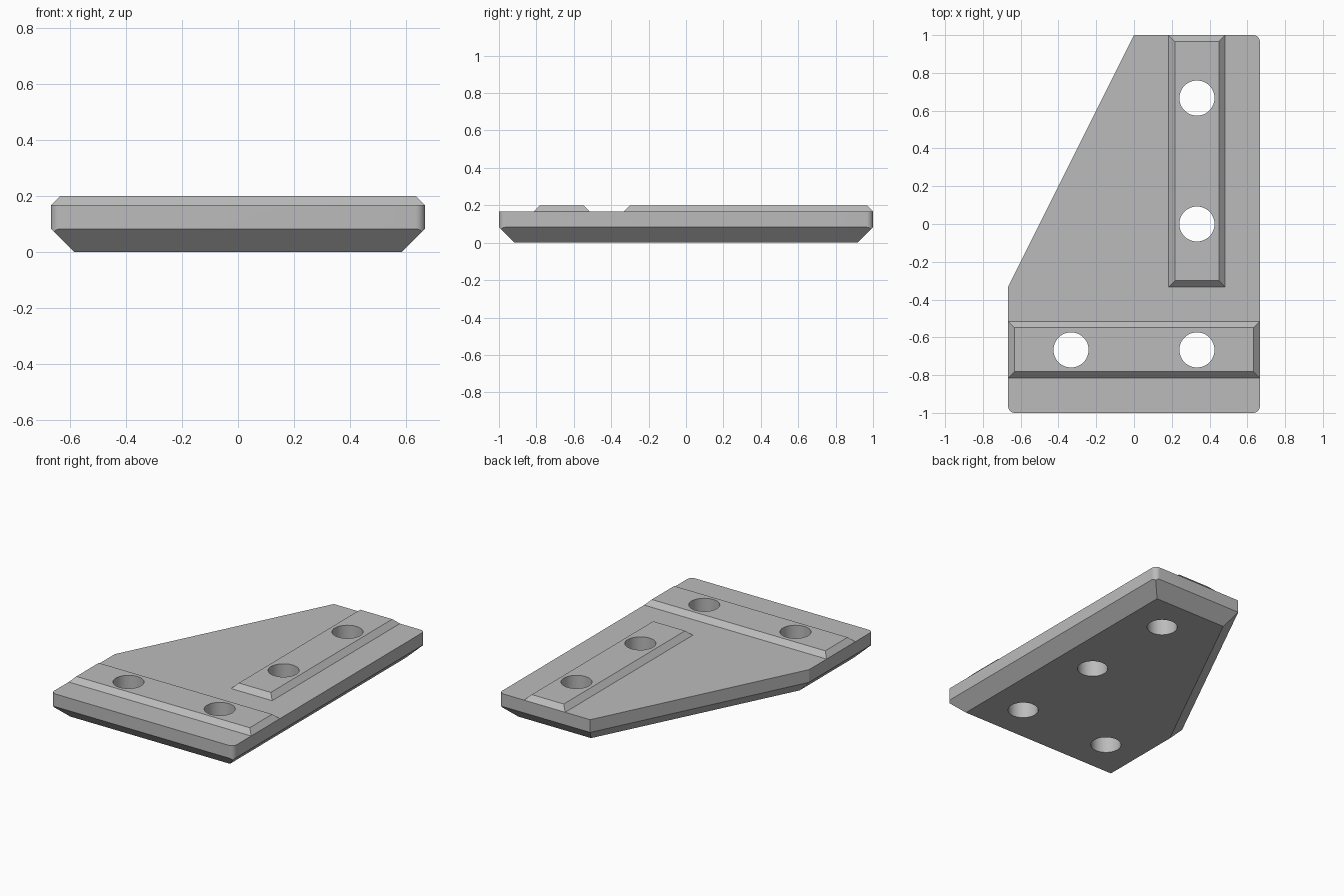
import bpy, bmesh, math
from mathutils import Vector

if "Cube" in bpy.data.objects:
    bpy.data.objects.remove(bpy.data.objects["Cube"], do_unlink=True)

W, L = 2 / 3, 1.0            # half width and half length
CHAMFER, TOP, RIDGE_TOP = 0.083, 0.167, 0.2
BEVEL = RIDGE_TOP - TOP
FILLET, HOLE_R = 0.035, 0.093

grey = bpy.data.materials.new("plain grey")
grey.use_nodes = True
colour = (0.5, 0.5, 0.5, 1)
grey.diffuse_color = colour
grey.node_tree.nodes["Principled BSDF"].inputs["Base Color"].default_value = colour


def loft(name, rings):
    """Closed solid through matching rings, each given as (points, height)."""
    bm = bmesh.new()
    loops = [[bm.verts.new((x, y, z)) for x, y in pts] for pts, z in rings]
    bm.faces.new(loops[0][::-1])
    bm.faces.new(loops[-1])
    for low, high in zip(loops, loops[1:]):
        for i in range(len(low)):
            j = (i + 1) % len(low)
            bm.faces.new((low[i], low[j], high[j], high[i]))
    bmesh.ops.recalc_face_normals(bm, faces=bm.faces)
    mesh = bpy.data.meshes.new(name)
    bm.to_mesh(mesh)
    bm.free()
    mesh.materials.append(grey)
    obj = bpy.data.objects.new(name, mesh)
    bpy.context.collection.objects.link(obj)
    return obj


def inset(points, d):
    """Move every side of a counter-clockwise outline inwards by d."""
    result = []
    for i, p in enumerate(points):
        p = Vector(p)
        a = (p - Vector(points[i - 1])).normalized()
        b = (Vector(points[(i + 1) % len(points)]) - p).normalized()
        na, nb = Vector((-a.y, a.x)), Vector((-b.y, b.x))
        result.append(p + (na + nb) * d / (1 + na.dot(nb)))
    return result


def rounded(points, r, steps=8):
    """Round the square corners of an outline and keep the others sharp."""
    result = []
    for i, p in enumerate(points):
        p = Vector(p)
        a = (p - Vector(points[i - 1])).normalized()
        b = (Vector(points[(i + 1) % len(points)]) - p).normalized()
        if abs(a.dot(b)) > 0.01:
            result.append(p)
            continue
        for k in range(steps + 1):
            t = math.pi / 2 * k / steps
            result.append(p + (b - a) * r + (a * math.sin(t) - b * math.cos(t)) * r)
    return result


def combine(target, tool, operation):
    """Apply a boolean and discard the tool."""
    mod = target.modifiers.new(operation, 'BOOLEAN')
    mod.operation, mod.object, mod.solver = operation, tool, 'EXACT'
    bpy.context.view_layer.objects.active = target
    bpy.ops.object.modifier_apply(modifier=mod.name)
    bpy.data.objects.remove(tool, do_unlink=True)


def ridge(name, x0, x1, y0, y1):
    base = [(x0, y0), (x1, y0), (x1, y1), (x0, y1)]
    return loft(name, [(base, TOP), (inset(base, BEVEL), RIDGE_TOP)])


# Plate with chamfered underside and rounded upright corners
outline = [(-W, -L), (W, -L), (W, L), (0, L), (-W, -L / 3)]
plate = loft("bracket_plate", [(inset(outline, CHAMFER), 0), (outline, CHAMFER), (outline, TOP)])
round_outline = rounded(outline, FILLET)
combine(plate, loft("rounding", [(round_outline, -0.1), (round_outline, 0.3)]), 'INTERSECT')

# Raised locating ridges
combine(plate, ridge("cross_ridge", -W, W, -0.815, -0.515), 'UNION')
combine(plate, ridge("long_ridge", 0.183, 0.483, -L / 3, L), 'UNION')

# Bolt holes
circle = [(math.cos(t * math.tau / 48) * HOLE_R, math.sin(t * math.tau / 48) * HOLE_R) for t in range(48)]
for hx, hy in [(W / 2, W), (W / 2, 0), (W / 2, -W), (-W / 2, -W)]:
    ring = [(x + hx, y + hy) for x, y in circle]
    combine(plate, loft("hole", [(ring, -0.1), (ring, 0.4)]), 'DIFFERENCE')

# Smooth holes and corners, crisp edges elsewhere
bpy.ops.object.select_all(action='DESELECT')
plate.select_set(True)
bpy.context.view_layer.objects.active = plate
bpy.ops.object.shade_smooth_by_angle(angle=math.radians(20))
